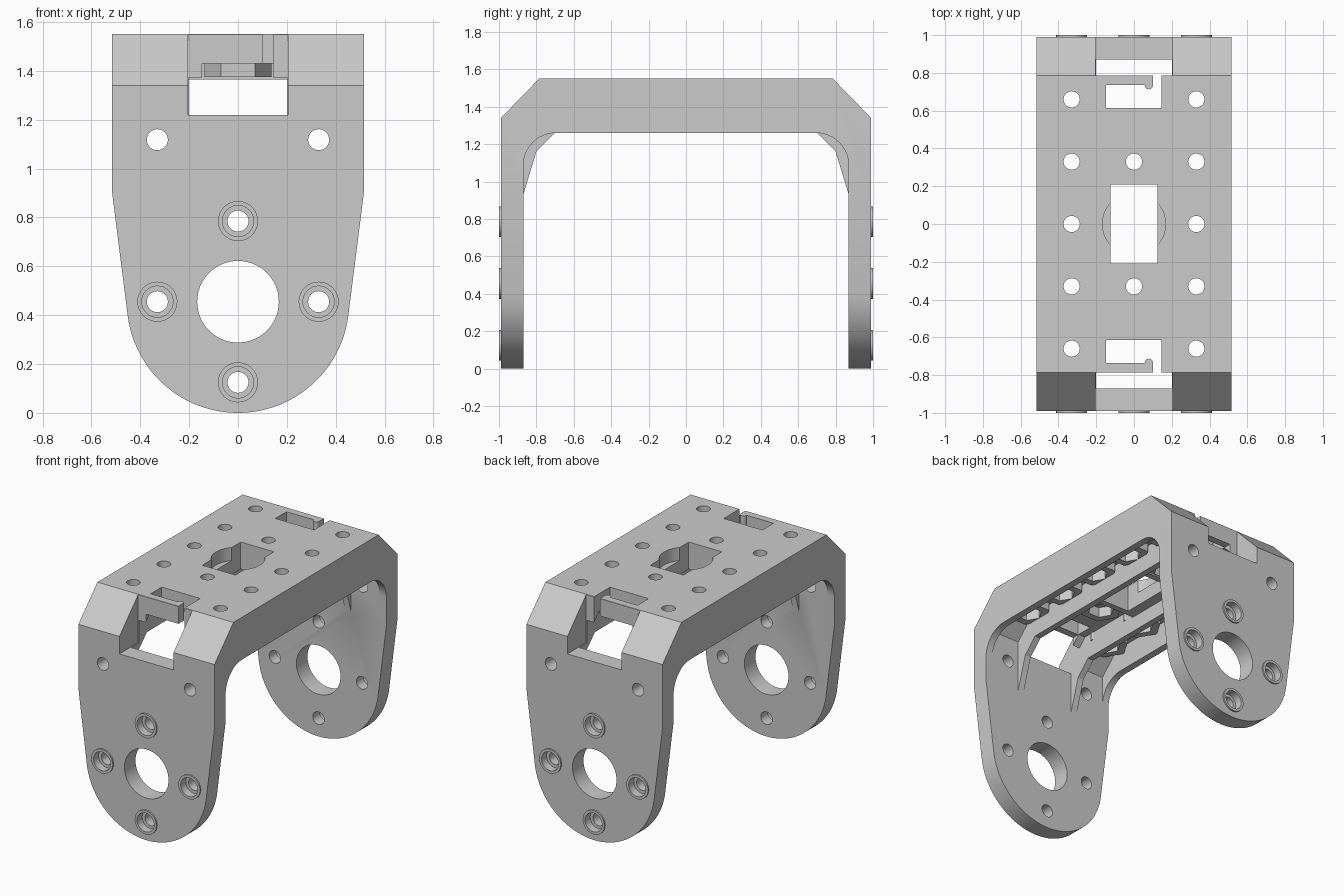
import bpy, bmesh
from math import cos, sin, pi, radians
from mathutils import Vector

if "Cube" in bpy.data.objects:
    bpy.data.objects.remove(bpy.data.objects["Cube"])

grey = bpy.data.materials.new("plain_grey")
grey.use_nodes = True
grey.diffuse_color = (0.6, 0.6, 0.6, 1)
grey.node_tree.nodes["Principled BSDF"].inputs["Base Color"].default_value = (0.6, 0.6, 0.6, 1)


def prism(name, points, axis, lo, hi):
    """Extrude a 2D outline along an axis: x takes (y, z), y takes (x, z), z takes (x, y)."""
    place = {"x": lambda a, b, t: (t, a, b),
             "y": lambda a, b, t: (a, t, b),
             "z": lambda a, b, t: (a, b, t)}[axis]
    bm = bmesh.new()
    face = bm.faces.new([bm.verts.new(place(a, b, lo)) for a, b in points])
    new = bmesh.ops.extrude_face_region(bm, geom=[face])["geom"]
    shift = Vector(place(0, 0, hi - lo))
    bmesh.ops.translate(bm, vec=shift, verts=[g for g in new if isinstance(g, bmesh.types.BMVert)])
    bmesh.ops.recalc_face_normals(bm, faces=bm.faces)
    mesh = bpy.data.meshes.new(name)
    bm.to_mesh(mesh)
    bm.free()
    mesh.materials.append(grey)
    obj = bpy.data.objects.new(name, mesh)
    bpy.context.collection.objects.link(obj)
    return obj


def circle(a, b, r, n=48):
    return [(a + r * cos(2 * pi * i / n), b + r * sin(2 * pi * i / n)) for i in range(n)]


def rect(a0, a1, b0, b1):
    return [(a0, b0), (a1, b0), (a1, b1), (a0, b1)]


def mirrored(half):
    """Close an outline symmetric about its first coordinate."""
    return half + [(-a, b) for a, b in reversed(half)]


def combine(operation, points, axis, lo, hi):
    tool = prism("helper", points, axis, lo, hi)
    tool.hide_render = True
    mod = bracket.modifiers.new("combine", "BOOLEAN")
    mod.operation, mod.solver, mod.object = operation, "EXACT", tool
    bpy.context.view_layer.objects.active = bracket
    bpy.ops.object.modifier_apply(modifier=mod.name)
    mesh = tool.data
    bpy.data.objects.remove(tool)
    bpy.data.meshes.remove(mesh)


def cut(*args):
    combine("DIFFERENCE", *args)


def add(*args):
    combine("UNION", *args)


def span(side, a, b):
    """Ordered range on the front (-1) or back (1) side."""
    return sorted((side * a, side * b))


TOP, PLATE, BASE = 1.55, 1.43, 1.26      # top, underside of plate, underside of rims
OUT, IN = 0.99, 0.87                     # outer and inner leg faces

# Arch with chamfered shoulders and rounded inner corners
fillet = [(0.695 + 0.175 * cos(t * pi / 24), 1.085 + 0.175 * sin(t * pi / 24)) for t in range(13)]
bracket = prism("bracket", mirrored([(0.785, TOP), (OUT, 1.34), (OUT, -0.1), (IN, -0.1)] + fillet),
                "x", -0.6, 0.6)

# Leg outline: straight, tapered, then a round foot
foot = [(0.455 * cos(a), 0.455 + 0.455 * sin(a))
        for a in [radians(-7.2 - 82.8 * i / 24) for i in range(24)]]
outline = [(0.515, 1.7), (0.515, 0.9)] + foot
combine("INTERSECT", outline + [(0, 0)] + [(-a, b) for a, b in reversed(outline)], "y", -1.2, 1.2)

# Hollow underside between the side rims
cut(mirrored([(0.73, PLATE), (IN, 1.29), (IN, 1.085)]), "x", -0.465, 0.465)

# Lengthwise ribs that taper down the legs
rib = mirrored([(0.74, 1.45), (0.9, 1.29), (0.9, 0.93), (IN, 0.93), (0.8, 1.16), (0.7, BASE)])
for side in (-1, 1):
    add(rib, "x", *span(side, 0.2, 0.245))

# Centre housing and hexagonal nut bosses
add(rect(-0.21, 0.21, -0.25, 0.25), "z", 1.365, 1.47)
holes = [(x, y) for x in (-0.33, 0.33) for y in (-0.66, -0.33, 0, 0.33, 0.66)]
holes += [(0, -0.33), (0, 0.33)]
for x, y in holes:
    add(circle(x, y, 0.138, 6), "z", 1.375, 1.46)
for x, y in holes:
    cut(circle(x, y, 0.085, 6), "z", 1.2, PLATE + 0.015)
    cut(circle(x, y, 0.043, 32), "z", 1.2, 1.7)

# Centre opening with a shallow round pocket
cut(circle(0, 0, 0.167), "z", 1.46, 1.7)
cut(rect(-0.125, 0.125, -0.208, 0.208), "z", 1.2, 1.7)

for side in (-1, 1):
    # Shoulder window
    cut(rect(-0.205, 0.205, *span(side, 0.787, 1.2)), "z", 1.22, 1.8)
    # Strap slot, its open gap and the rounded bar end
    cut(rect(-0.147, 0.145, *span(side, 0.7, 0.85)), "z", 1.2, PLATE)
    cut(rect(-0.147, 0.145, *span(side, 0.615, 0.735)), "z", 1.2, 1.7)
    cut(rect(0.1, 0.145, *span(side, 0.72, 0.85)), "z", 1.2, 1.7)
    add(circle(0.079, side * 0.735, 0.022, 24), "z", PLATE, TOP)
    # Leg bore, raised screw seats and screw holes
    cut(circle(0, 0.455, 0.167, 64), "y", *span(side, 0.8, 1.2))
    for x, z in ((0, 0.125), (0, 0.785), (-0.33, 0.455), (0.33, 0.455)):
        add(circle(x, z, 0.082, 32), "y", *span(side, 0.95, 1.0))
        cut(circle(x, z, 0.064, 32), "y", *span(side, 0.945, 1.1))
        cut(circle(x, z, 0.043, 32), "y", *span(side, 0.8, 1.2))
    for x in (-0.33, 0.33):
        cut(circle(x, 1.118, 0.043, 32), "y", *span(side, 0.8, 1.2))

# Smooth the curves, keep the edges sharp
bpy.ops.object.select_all(action="DESELECT")
bracket.select_set(True)
bpy.context.view_layer.objects.active = bracket
bpy.ops.object.shade_smooth_by_angle(angle=radians(25))
